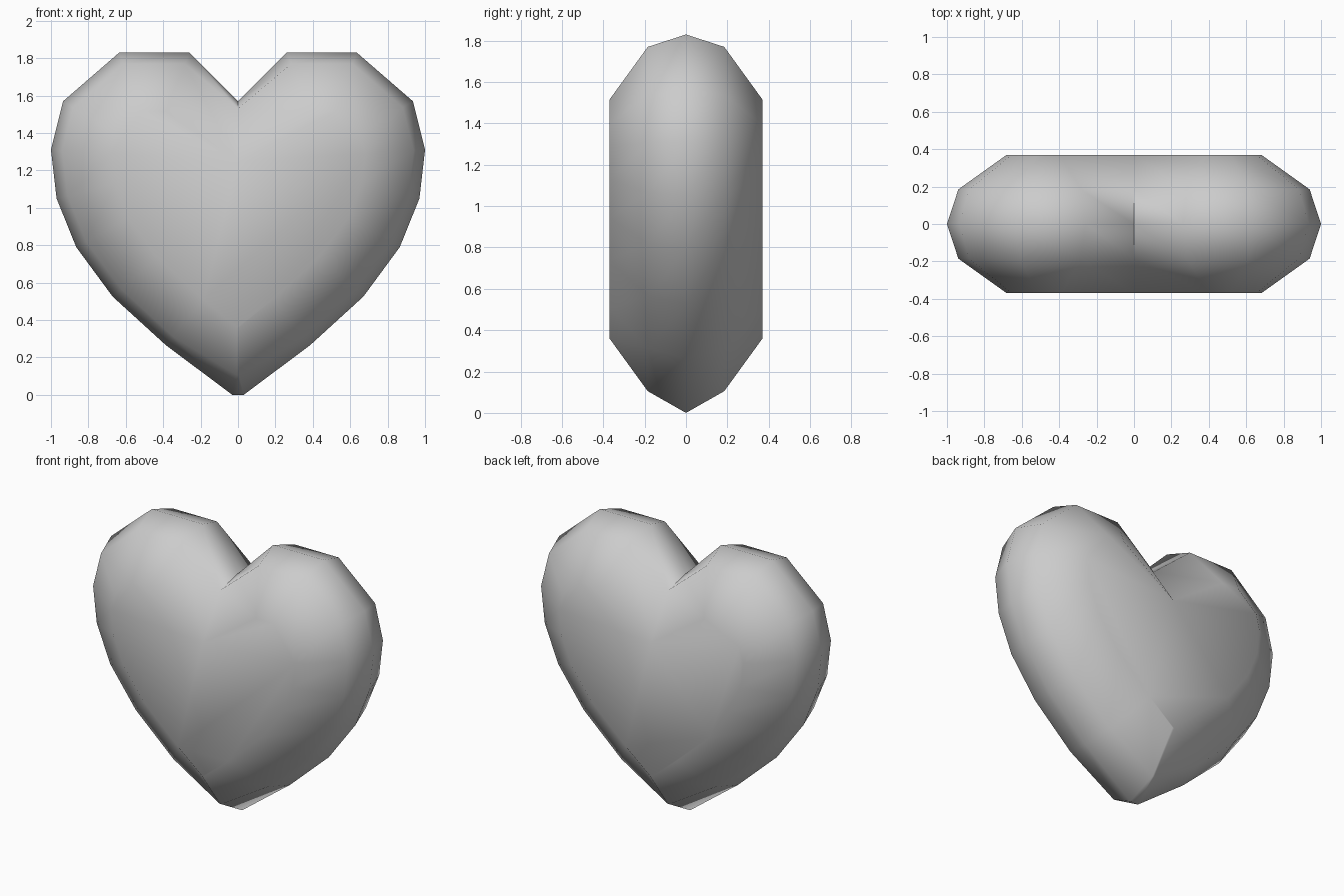
import bpy, bmesh, math
from mathutils import Vector

if "Cube" in bpy.data.objects:
    bpy.data.objects.remove(bpy.data.objects["Cube"])

# Right half of the heart outline (x, z), from bottom tip to top notch
HALF = [Vector(p) for p in [(0.03, 0), (0.385, 0.265), (0.67, 0.525), (0.865, 0.79),
        (0.97, 1.05), (1.0, 1.31), (0.935, 1.57), (0.635, 1.83), (0.26, 1.83), (0, 1.57)]]


def inset(d, tip_z, notch_z):
    """Half outline moved inwards by d, with chosen tip and notch heights."""
    pts = [Vector((0.006, tip_z))]
    for a, b, c in zip(HALF, HALF[1:], HALF[2:]):
        e1, e2 = (b - a).normalized(), (c - b).normalized()
        n1, n2 = Vector((-e1.y, e1.x)), Vector((-e2.y, e2.x))
        pts.append(b + (n1 + n2) * d / (1 + n1.dot(n2)))
    return pts + [Vector((0, notch_z))]


def ring(bm, half, y):
    """Full closed outline at depth y, mirrored across x."""
    left = [Vector((-p.x, p.y)) for p in reversed(half[:-1])]
    return [bm.verts.new((p.x, y, p.y)) for p in half + left]


rim = HALF
mid = inset(0.06, 0.105, 1.53)
face = inset(0.315, 0.36, 1.25)

# Stack of outlines from front to back, joined by quads
bm = bmesh.new()
rings = [ring(bm, h, y) for h, y in
         [(face, -0.37), (mid, -0.185), (rim, 0), (mid, 0.185), (face, 0.37)]]
for r, s in zip(rings, rings[1:]):
    n = len(r)
    for i in range(n):
        j = (i + 1) % n
        bm.faces.new((r[i], r[j], s[j], s[i]))

# Front and back caps
bm.faces.new(rings[0])
bm.faces.new(rings[-1])
bmesh.ops.recalc_face_normals(bm, faces=bm.faces)

mesh = bpy.data.meshes.new("heart")
bm.to_mesh(mesh)
bm.free()
heart = bpy.data.objects.new("heart", mesh)
bpy.context.collection.objects.link(heart)

# Smooth shading, sharp only in the notch and at the tip
bpy.context.view_layer.objects.active = heart
heart.select_set(True)
bpy.ops.object.shade_smooth_by_angle(angle=math.radians(55))
